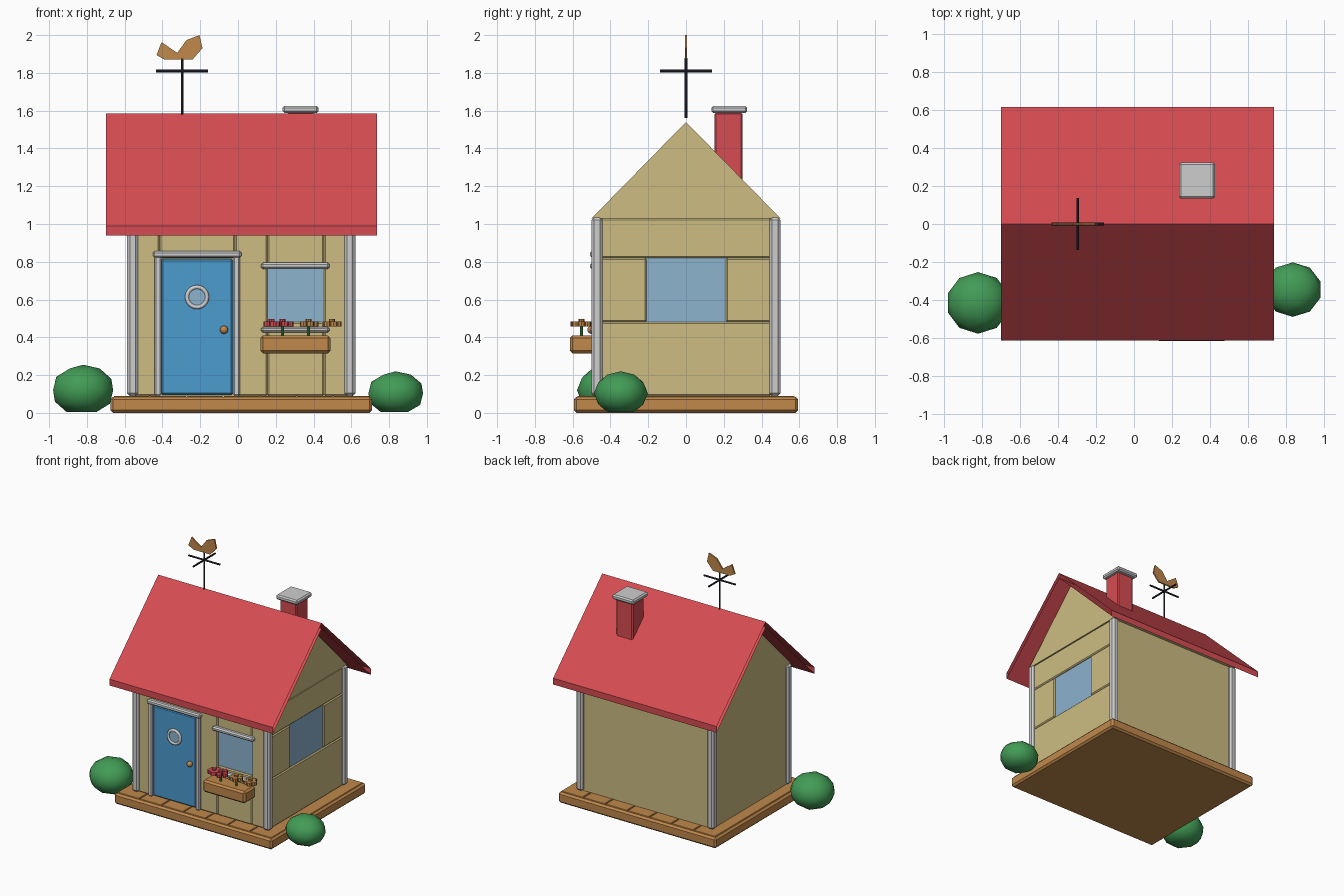
import bpy, bmesh, math
from mathutils import Matrix, Vector

if "Cube" in bpy.data.objects:
    bpy.data.objects.remove(bpy.data.objects["Cube"])


def material(name, r, g, b):
    lin = lambda c: (c / 255 / 12.92) if c < 11 else ((c / 255 + 0.055) / 1.055) ** 2.4
    m = bpy.data.materials.new(name)
    m.diffuse_color = (lin(r), lin(g), lin(b), 1)
    m.use_nodes = True
    m.node_tree.nodes["Principled BSDF"].inputs["Base Color"].default_value = m.diffuse_color
    return m


TAN = material("wall tan", 205, 188, 130)
RED = material("roof red", 214, 76, 82)
WOOD = material("warm wood", 192, 136, 75)
GREY = material("trim grey", 206, 206, 206)
BLUE = material("door blue", 76, 156, 207)
GLASS = material("window glass", 140, 179, 207)
GREEN = material("leaf green", 66, 156, 86)
DARK = material("dark metal", 45, 43, 54)
CX = 0.0175          # middle of the house


def finish(name, bm, mat, bevel=0.0, smooth=False):
    me = bpy.data.meshes.new(name)
    bm.to_mesh(me)
    bm.free()
    me.materials.append(mat)
    ob = bpy.data.objects.new(name, me)
    bpy.context.collection.objects.link(ob)
    if bevel:
        mod = ob.modifiers.new("bevel", 'BEVEL')
        mod.width = bevel
        mod.segments = 1
    if smooth:
        bpy.context.view_layer.objects.active = ob
        ob.select_set(True)
        bpy.ops.object.shade_smooth_by_angle(angle=math.radians(35))
        ob.select_set(False)
    return ob


def box(name, x, y, z, mat, bevel=0.0):
    """Box from (min, max) pairs."""
    bm = bmesh.new()
    bmesh.ops.create_cube(bm, size=1)
    for v in bm.verts:
        v.co = Vector([(p[0] + p[1]) / 2 + c * (p[1] - p[0]) for p, c in zip((x, y, z), v.co)])
    return finish(name, bm, mat, bevel)


def rod(name, a, b, r, mat, sides=12):
    a, b = Vector(a), Vector(b)
    bm = bmesh.new()
    m = Matrix.Translation((a + b) / 2) @ (b - a).to_track_quat('Z', 'Y').to_matrix().to_4x4()
    bmesh.ops.create_cone(bm, cap_ends=True, segments=sides, radius1=r, radius2=r,
                          depth=(b - a).length, matrix=m)
    return finish(name, bm, mat, smooth=True)


def prism_x(name, profile, x0, x1, mat, caps):
    """Extrude a (y, z) outline along x."""
    bm = bmesh.new()
    a = [bm.verts.new((x0, y, z)) for y, z in profile]
    b = [bm.verts.new((x1, y, z)) for y, z in profile]
    n = len(profile)
    for i in range(n):
        j = (i + 1) % n
        bm.faces.new((a[i], a[j], b[j], b[i]))
    if caps:
        bm.faces.new(b)
        bm.faces.new(a[::-1])
    return finish(name, bm, mat)


# Base slab with deck planks
box("base_slab", (-0.675, 0.71), (-0.593, 0.593), (0, 0.085), WOOD, 0.014)
for i in range(7):
    x = -0.66 + i * 0.194
    box("deck_plank", (x + 0.003, x + 0.191), (-0.575, 0.575), (0.08, 0.09), WOOD, 0.003)

# House core, plain back and left walls, solid gable top
box("wall_core", (CX - 0.565, CX + 0.565), (-0.455, 0.455), (0.085, 1.03), TAN)
box("back_wall", (CX - 0.58, CX + 0.58), (0.45, 0.475), (0.09, 1.03), TAN)
box("left_wall", (CX - 0.585, CX - 0.56), (-0.475, 0.475), (0.09, 1.03), TAN)
prism_x("gable", [(0, 1.54), (-0.5, 1.03), (0.5, 1.03)], CX - 0.59, CX + 0.59, TAN, True)

# Front wall panels around the door and window
for x0, x1, z0, z1 in [(-0.56, -0.415, 0.09, 1.04), (-0.415, -0.015, 0.82, 1.04),
                       (-0.015, 0.155, 0.09, 1.04), (0.155, 0.455, 0.09, 0.48),
                       (0.155, 0.455, 0.77, 1.04), (0.455, 0.595, 0.09, 1.04)]:
    box("front_panel", (x0, x1), (-0.478, -0.45), (z0, z1), TAN, 0.008)

# Right wall panels around the side window
for y0, y1, z0, z1 in [(-0.45, 0.45, 0.09, 0.48), (-0.45, -0.21, 0.48, 0.82),
                       (0.212, 0.45, 0.48, 0.82), (-0.45, 0.45, 0.82, 1.03)]:
    box("side_panel", (CX + 0.56, CX + 0.588), (y0, y1), (z0, z1), TAN, 0.008)

# Window glass
box("side_glass", (CX + 0.56, CX + 0.575), (-0.215, 0.217), (0.475, 0.825), GLASS)
box("front_glass", (0.15, 0.46), (-0.465, -0.45), (0.475, 0.775), GLASS)

# Corner posts
for sx in (-1, 1):
    for sy in (-1, 1):
        px, py = CX + sx * 0.575, sy * 0.471
        box("corner_post", (px - 0.029, px + 0.029), (py - 0.029, py + 0.029),
            (0.09, 1.035), GREY, 0.014)

# Door with frame, porthole and knob
box("door", (-0.408, -0.026), (-0.485, -0.45), (0.095, 0.815), BLUE, 0.01)
for x in (-0.424, -0.008):
    box("door_jamb", (x - 0.018, x + 0.018), (-0.5, -0.45), (0.09, 0.83), GREY, 0.008)
box("door_header", (-0.45, 0.018), (-0.508, -0.45), (0.822, 0.856), GREY, 0.009)
rod("porthole_glass", (-0.217, -0.48, 0.613), (-0.217, -0.49, 0.613), 0.052, GLASS, 24)
bpy.ops.mesh.primitive_torus_add(location=(-0.217, -0.488, 0.613), rotation=(math.pi / 2, 0, 0),
                                 major_radius=0.053, minor_radius=0.011,
                                 major_segments=24, minor_segments=8)
ring = bpy.context.object
ring.name = "porthole_ring"
ring.data.materials.append(GREY)
bpy.ops.object.shade_smooth_by_angle(angle=math.radians(50))
ring.select_set(False)
bm = bmesh.new()
bmesh.ops.create_uvsphere(bm, u_segments=12, v_segments=8, radius=0.022,
                          matrix=Matrix.Translation((-0.074, -0.5, 0.44)))
finish("door_knob", bm, WOOD, smooth=True)

# Front window trim and flower box
box("window_lintel", (0.122, 0.485), (-0.508, -0.45), (0.762, 0.795), GREY, 0.01)
box("window_sill", (0.122, 0.485), (-0.508, -0.45), (0.425, 0.456), GREY, 0.01)
box("flower_box", (0.118, 0.49), (-0.615, -0.478), (0.315, 0.41), WOOD, 0.014)

# Flowers: flat petals around a raised centre
for fx, r, col, stem in [(0.178, 0.03, RED, False), (0.235, 0.04, RED, True),
                         (0.373, 0.032, WOOD, True), (0.497, 0.032, WOOD, False)]:
    fy = -0.553
    for i in range(5):
        a = math.tau * i / 5
        x, y = fx + r * math.cos(a), fy + r * math.sin(a)
        rod("petal", (x, y, 0.458), (x, y, 0.484), 0.02, col, 8)
    rod("flower_centre", (fx, fy, 0.46), (fx, fy, 0.497), 0.016, col, 8)
    if stem:
        rod("flower_stem", (fx, fy, 0.39), (fx, fy, 0.46), 0.008, GREEN, 8)

# Roof: folded shell with short fascias
prism_x("roof", [(0, 1.585), (-0.612, 0.99), (-0.612, 0.94), (0, 1.543),
                 (0.616, 0.94), (0.616, 0.99)], -0.7, 0.735, RED, False)

# Chimney
box("chimney", (0.26, 0.405), (0.152, 0.298), (1.22, 1.59), RED, 0.008)
box("chimney_cap", (0.236, 0.426), (0.134, 0.324), (1.588, 1.625), GREY, 0.01)

# Weather vane
VX = -0.296
rod("vane_pole", (VX, 0, 1.56), (VX, 0, 1.88), 0.007, DARK, 8)
rod("vane_arm_x", (VX - 0.138, 0, 1.81), (VX + 0.138, 0, 1.81), 0.007, DARK, 8)
rod("vane_arm_y", (VX, -0.138, 1.81), (VX, 0.138, 1.81), 0.007, DARK, 8)
bird = [(-0.431, 1.894), (-0.405, 1.963), (-0.322, 1.906), (-0.272, 1.974),
        (-0.204, 2.0), (-0.188, 1.931), (-0.241, 1.87), (-0.389, 1.87)]
bm = bmesh.new()
face = bm.faces.new([bm.verts.new((x, -0.006, z)) for x, z in bird])
ext = bmesh.ops.extrude_face_region(bm, geom=[face])
bmesh.ops.translate(bm, vec=(0, 0.012, 0),
                    verts=[g for g in ext["geom"] if isinstance(g, bmesh.types.BMVert)])
bmesh.ops.recalc_face_normals(bm, faces=bm.faces[:])
finish("vane_bird", bm, WOOD)

# Round bushes with flattened bottoms
for name, x, y, rx, ry, top in [("left_bush", -0.82, -0.415, 0.167, 0.162, 0.255),
                                ("right_bush", 0.835, -0.345, 0.152, 0.143, 0.22)]:
    bm = bmesh.new()
    bmesh.ops.create_icosphere(bm, subdivisions=2, radius=1)
    rz = top * 0.53
    for v in bm.verts:
        v.co = (x + v.co.x * rx, y + v.co.y * ry, max(0.005, top - rz + v.co.z * rz))
    finish(name, bm, GREEN, smooth=True)
